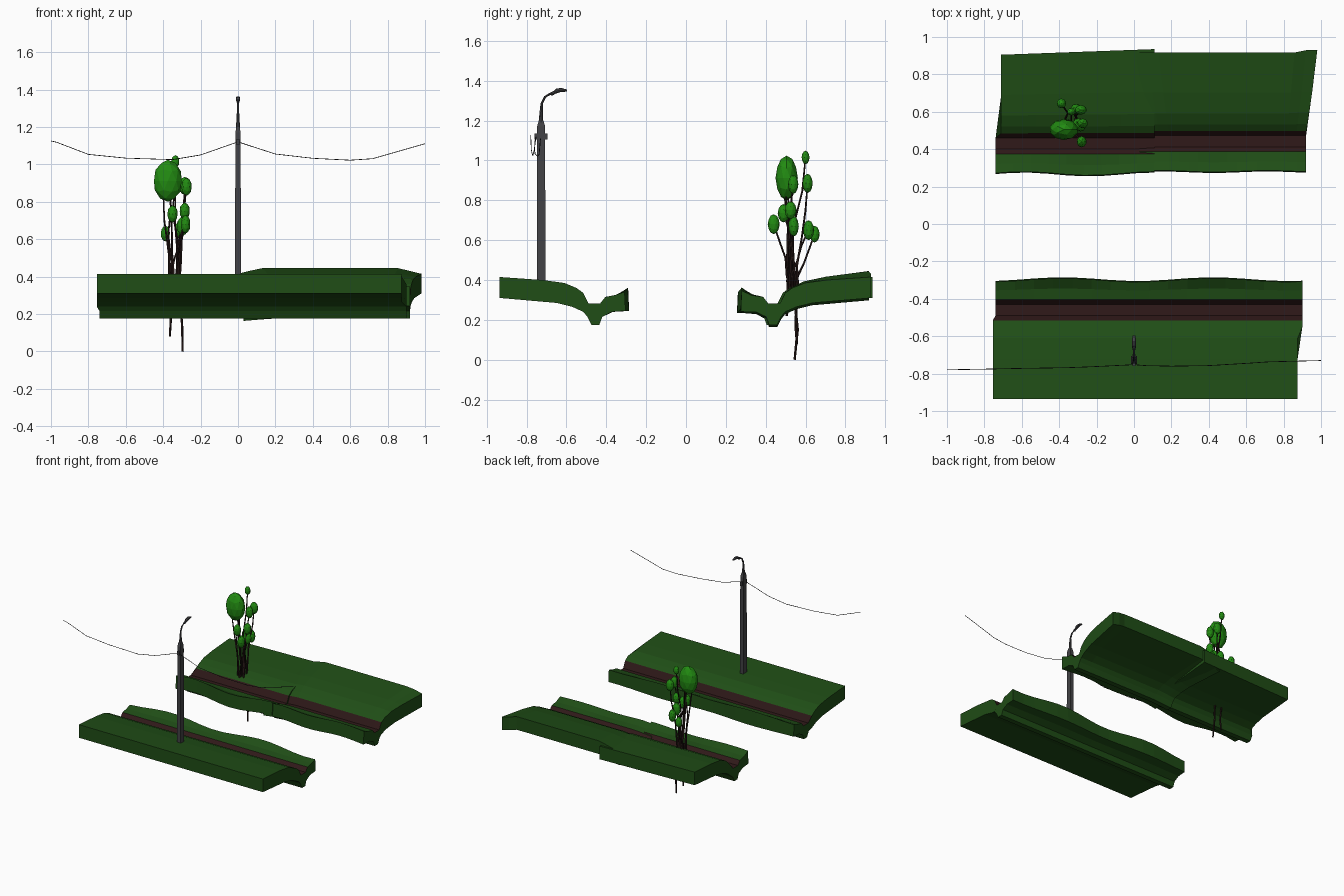
import bpy, bmesh, math, random
from mathutils import Vector

if "Cube" in bpy.data.objects:
    bpy.data.objects.remove(bpy.data.objects["Cube"])

random.seed(4)


def material(name, rgb):
    m = bpy.data.materials.new(name)
    m.diffuse_color = (*rgb, 1)
    m.use_nodes = True
    m.node_tree.nodes["Principled BSDF"].inputs["Base Color"].default_value = m.diffuse_color
    return m


GRASS = material("grass", (0.014, 0.075, 0.008))
SOIL = material("ditch_soil", (0.03, 0.01, 0.01))
LEAF = material("leaf", (0.016, 0.26, 0.006))
BARK = material("bark", (0.02, 0.009, 0.008))
METAL = material("dark_metal", (0.055, 0.055, 0.06))
CABLE = material("cable", (0.012, 0.012, 0.012))


def mesh_object(name, bm, *mats):
    bmesh.ops.recalc_face_normals(bm, faces=bm.faces)
    me = bpy.data.meshes.new(name)
    bm.to_mesh(me)
    bm.free()
    for m in mats:
        me.materials.append(m)
    ob = bpy.data.objects.new(name, me)
    bpy.context.collection.objects.link(ob)
    return ob


def loft(name, rings, mats, soil=()):
    """Skin a list of closed rings; segments listed in soil get material 1."""
    bm = bmesh.new()
    vs = [[bm.verts.new(p) for p in ring] for ring in rings]
    n = len(vs[0])
    for a, b in zip(vs, vs[1:]):
        for i in range(n):
            j = (i + 1) % n
            f = bm.faces.new((a[i], a[j], b[j], b[i]))
            f.material_index = 1 if i in soil else 0
    bm.faces.new(vs[0])
    bm.faces.new(vs[-1])
    return mesh_object(name, bm, *mats)


def tube(name, pts, radii, mat, sides=6, smooth_steps=0):
    """Tapered tube through points."""
    pts = [Vector(p) for p in pts]
    rings = []
    for i, p in enumerate(pts):
        t = (pts[min(i + 1, len(pts) - 1)] - pts[max(i - 1, 0)]).normalized()
        u = t.cross(Vector((0, 1, 0) if abs(t.y) < 0.8 else (1, 0, 0))).normalized()
        v = t.cross(u)
        r = radii[i] if isinstance(radii, (list, tuple)) else radii
        rings.append([p + r * (u * math.cos(a) + v * math.sin(a))
                      for a in (2 * math.pi * k / sides for k in range(sides))])
    return loft(name, rings, [mat])


def box_ring(y, z, wx, wy):
    return [(sx * wx, y + sy * wy, z) for sx, sy in ((-1, -1), (1, -1), (1, 1), (-1, 1))]


# Roadside verge cross-section (y, z): distance from road axis, outer to inner, then underside
TOP = [(.935, .415), (.72, .40), (.61, .385), (.55, .36), (.515, .335), (.49, .283),
       (.43, .283), (.405, .315), (.35, .325), (.30, .35)]
UNDER = [(.295, .245), (.37, .24), (.42, .215), (.435, .175), (.475, .175), (.495, .215),
         (.515, .24), (.57, .265), (.65, .285), (.935, .31)]
PROFILE = TOP + UNDER
SOIL_SEGS = (4, 5, 6)


def verge(name, x0, x1, steps, warp):
    rings = []
    for k in range(steps + 1):
        t = k / steps
        rings.append([warp(x0 + (x1 - x0) * t, d, z, t) for d, z in PROFILE])
    loft(name, rings, [GRASS, SOIL], SOIL_SEGS)


def inner(d):
    return max(0, min(1, (0.40 - d) / 0.1))


def outer(d):
    return max(0, min(1, (d - 0.5) / 0.4))


def front_warp(x, d, z, t):
    wave = math.cos((x - 0.4) * 2 * math.pi / 0.8) * inner(d)
    x += 0.025 * t * (d < 0.56) + 0.015 * (1 - t) * (d < 0.5)
    return (x, -d + 0.01 * wave, z + (0.012 * wave if d == .30 else 0))


def back_left_warp(x, d, z, t):
    wave = math.sin(x * 9 + 0.6) * inner(d)
    x += 0.03 * (1 - t) * (d > 0.5)
    return (x, d - 0.03 + 0.03 * t * outer(d) + 0.01 * wave, z + 0.012 * wave)


def back_right_warp(x, d, z, t):
    o = outer(d)
    wave = math.sin(x * 11) * inner(d)
    rise = 0.03 * min(1, t * 6) * o - 0.012 * max(0, 1 - t * 6)
    droop = 0.03 * max(0, t - 0.88) / 0.12 * o
    x += t * 0.06 * o - 0.08 * (1 - t) * o
    return (x, d - 0.018 + 0.012 * o * (t > 0.9) + 0.004 * wave, z + rise - droop + 0.006 * wave)


# Verges either side of the road
verge("front_verge", -0.755, 0.875, 16, front_warp)
verge("back_verge_left", -0.74, 0.11, 9, back_left_warp)
verge("back_verge_right", 0.03, 0.92, 17, back_right_warp)

# Rectangular lamp pole with a chamfered top
PY = -0.727
loft("lamp_pole", [box_ring(PY, 0.33, .016, .022), box_ring(PY, 1.17, .014, .02),
                   box_ring(PY, 1.20, .009, .012)], [METAL])

# Curved lamp arm and flat lamp head
tube("lamp_arm", [(0, PY, 1.18), (0, PY, 1.23), (0, -.724, 1.285), (0, -.708, 1.318),
                  (0, -.685, 1.332), (0, -.655, 1.345)],
     [.012, .009, .006, .006, .006, .007], METAL, 8)
HEAD = [(-.675, 1.328, .006, .005), (-.652, 1.348, .012, .012),
        (-.625, 1.354, .012, .010), (-.596, 1.350, .007, .005)]
loft("lamp_head", [[(w * math.cos(a), y, z + h * math.sin(a))
                    for a in (math.pi * k / 4 for k in range(8))] for y, z, w, h in HEAD], [METAL])

# Cable brackets on the pole
for name, y, z in (("cable_bracket", -0.752, 1.12), ("pole_clamp", -0.703, 1.12)):
    loft(name, [box_ring(y, z - .016, .008, .008), box_ring(y, z + .016, .008, .008)], [METAL])

# Sagging cables
LEFT = [(-1, -.78, 1.125), (-.97, -.779, 1.118), (-.8, -.776, 1.053), (-.6, -.772, 1.033),
        (-.35, -.768, 1.025), (-.2, -.762, 1.05), (0, -.752, 1.12)]
RIGHT = [(0, -.752, 1.12), (.06, -.757, 1.1), (.2, -.76, 1.055), (.4, -.757, 1.032),
         (.6, -.745, 1.022), (.72, -.737, 1.03), (1, -.73, 1.11)]
tube("cable_left", LEFT, .002, CABLE, 5)
tube("cable_right", RIGHT, .002, CABLE, 5)

# Leaf clumps: centre, radii
CLUMPS = [((-.375, .505, .912), (.078, .056, .112)), ((-.335, .60, 1.015), (.022, .02, .034)),
          ((-.285, .61, .885), (.032, .026, .048)), ((-.275, .538, .88), (.028, .026, .048)),
          ((-.35, .49, .735), (.028, .03, .046)), ((-.285, .525, .75), (.028, .03, .045)),
          ((-.295, .54, .67), (.032, .026, .052)), ((-.28, .44, .68), (.026, .03, .05)),
          ((-.31, .615, .65), (.028, .028, .05)), ((-.388, .645, .63), (.025, .026, .042))]


def wobble(p, s):
    return Vector(p) + Vector((random.uniform(-s, s), random.uniform(-s, s), 0))


for i, (c, r) in enumerate(CLUMPS):
    bm = bmesh.new()
    bmesh.ops.create_icosphere(bm, subdivisions=2, radius=1)
    for v in bm.verts:
        v.co = Vector(c) + Vector(v.co[k] * r[k] for k in range(3))
    mesh_object(f"leaf_clump_{i}", bm, LEAF)

    # Stem rising from the thicket base to this clump
    base = wobble((-.335, .54, .34), .028)
    c = Vector(c)
    path = [base]
    for t, s in ((.25, .012), (.5, .015), (.75, .01)):
        p = base.lerp(c, t)
        side = t ** 1.4
        p.x = base.x + (c.x - base.x) * side
        p.y = base.y + (c.y - base.y) * side
        path.append(wobble(p, s))
    path.append(c)
    tube(f"stem_{i}", path, [.007, .006, .005, .005, .004], BARK, 5)

# Extra stems inside the big clump and roots below ground
for i, (x, y) in enumerate(((-.40, .49), (-.36, .53), (-.34, .50))):
    b = wobble((-.345, .535, .34), .025)
    e = Vector((x, y, .85))
    tube(f"big_stem_{i}", [b, wobble(b.lerp(e, .35), .012), wobble(b.lerp(e, .7), .012), e],
         [.007, .006, .005, .004], BARK, 5)
ROOTS = [[(-.315, .56, .4), (-.31, .55, .25), (-.30, .56, .15), (-.296, .545, 0)],
         [(-.35, .54, .4), (-.37, .555, .28), (-.36, .55, .17), (-.365, .557, .08)],
         [(-.35, .51, .4), (-.34, .515, .3), (-.345, .505, .22)]]
for i, pts in enumerate(ROOTS):
    tube(f"root_{i}", pts, [.008, .007, .007, .006][:len(pts)], BARK, 5)
